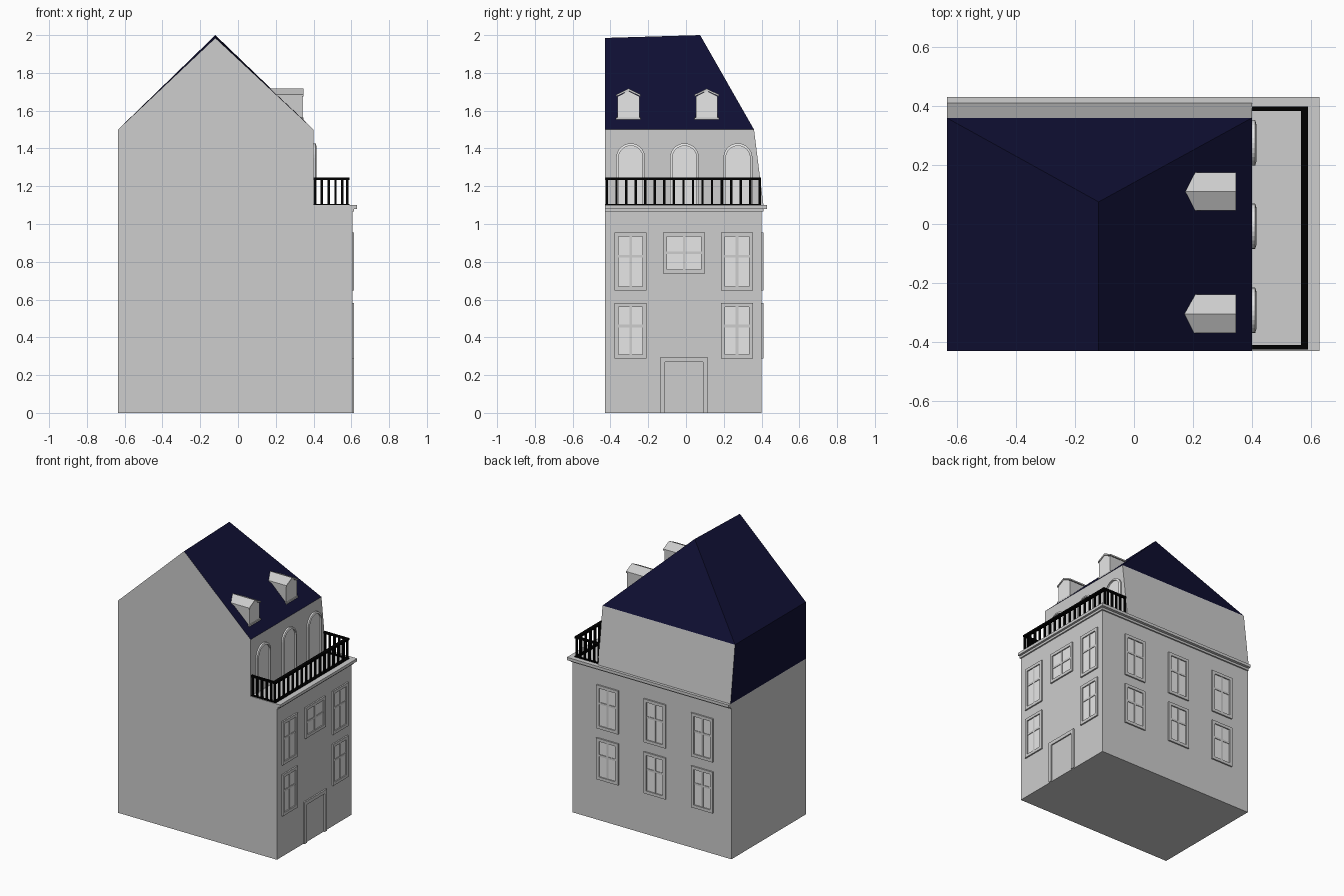
import bpy, bmesh, math

if "Cube" in bpy.data.objects:
    bpy.data.objects.remove(bpy.data.objects["Cube"])


def material(name, rgb):
    m = bpy.data.materials.new(name)
    m.diffuse_color = (*rgb, 1)
    m.use_nodes = True
    m.node_tree.nodes["Principled BSDF"].inputs["Base Color"].default_value = m.diffuse_color
    return m


WALL = material("wall_grey", (0.61, 0.61, 0.61))
PANE = material("light_grey", (0.8, 0.8, 0.8))
ROOF = material("navy_roof", (0.005, 0.005, 0.034))
IRON = material("black_iron", (0.0, 0.0, 0.0))


def finish(name, bm, *mats):
    bmesh.ops.recalc_face_normals(bm, faces=bm.faces[:])
    me = bpy.data.meshes.new(name)
    bm.to_mesh(me)
    bm.free()
    for m in mats:
        me.materials.append(m)
    ob = bpy.data.objects.new(name, me)
    bpy.context.collection.objects.link(ob)
    return ob


def box(bm, lo, hi):
    vs = bmesh.ops.create_cube(bm, size=1)["verts"]
    for v in vs:
        for i in range(3):
            v.co[i] = lo[i] if v.co[i] < 0 else hi[i]


def boxes(name, mat, *pairs):
    bm = bmesh.new()
    for lo, hi in pairs:
        box(bm, lo, hi)
    return finish(name, bm, mat)


def prism_x(bm, profile, x0, x1):
    """Extrude a closed (y, z) profile along x."""
    a = [bm.verts.new((x0, y, z)) for y, z in profile]
    b = [bm.verts.new((x1, y, z)) for y, z in profile]
    bm.faces.new(a)
    bm.faces.new(b)
    n = len(a)
    for i in range(n):
        j = (i + 1) % n
        bm.faces.new((a[i], a[j], b[j], b[i]))


L, R, F, B = -0.635, 0.605, -0.43, 0.40   # main block limits

# Main block and cornice / terrace slab
boxes("main_block", WALL, ((L, F, 0), (R, B, 1.08)))
boxes("cornice_slab", WALL,
      ((L, F, 1.08), (0.63, 0.43, 1.10)),
      ((L, F, 1.065), (0.615, 0.41, 1.08)))

# Attic storey with hipped roof; left wall and slopes are navy
bm = bmesh.new()
V = [bm.verts.new(c) for c in (
    (L, F, 1.10), (0.40, F, 1.10), (0.40, 0.41, 1.10), (L, 0.41, 1.10),
    (L, F, 1.5), (0.40, F, 1.5), (0.40, 0.36, 1.5), (L, 0.36, 1.5),
    (-0.12, F, 1.985), (-0.12, 0.075, 2.0))]
for f in ((0, 1, 2, 3), (0, 1, 5, 8, 4), (1, 2, 6, 5), (2, 3, 7, 6),
          (3, 0, 4, 7), (4, 7, 9, 8), (5, 6, 9, 8), (6, 7, 9)):
    bm.faces.new([V[i] for i in f])
bmesh.ops.recalc_face_normals(bm, faces=bm.faces[:])
for f in bm.faces:
    f.material_index = int(f.normal.z > 0.3 or f.normal.x < -0.9)
finish("attic_and_roof", bm, WALL, ROOF)

# Sash windows: frame, cross bars and panes, on the right or back wall
frames, panes = bmesh.new(), bmesh.new()


def plate(bm, side, u0, u1, z0, z1, d):
    if side == "right":
        box(bm, (R - 0.005, u0, z0), (R + d, u1, z1))
    else:
        box(bm, (u0, B - 0.005, z0), (u1, B + d, z1))


def window(side, u, z0, z1, half, bar):
    t, m = 0.021, 0.007
    plate(panes, side, u - half, u + half, z0, z1, 0.002)
    for s in (-1, 1):
        a, b = sorted((u + s * half, u + s * (half + t)))
        plate(frames, side, a, b, z0 - t, z1 + t, 0.010)
    plate(frames, side, u - half, u + half, z0 - t, z0, 0.010)
    plate(frames, side, u - half, u + half, z1, z1 + t, 0.010)
    plate(frames, side, u - m, u + m, z0, z1, 0.006)
    zb = z0 + (z1 - z0) * bar
    plate(frames, side, u - half, u + half, zb - m, zb + m, 0.006)


ROWS = ((0.31, 0.56), (0.67, 0.935))
for z0, z1 in ROWS:
    for y in (-0.293, 0.27):
        window("right", y, z0, z1, 0.064, 0.6)
    for x in (0.33, -0.04, -0.41):
        window("back", x, z0, z1, 0.064, 0.6)
window("right", -0.01, 0.76, 0.935, 0.09, 0.5)
finish("window_frames", frames, WALL)
finish("window_panes", panes, PANE)

# Door surround and door leaf
boxes("door_surround", WALL,
      ((R - 0.01, -0.135, 0), (R + 0.01, -0.11, 0.295)),
      ((R - 0.01, 0.09, 0), (R + 0.01, 0.115, 0.295)),
      ((R - 0.01, -0.11, 0.27), (R + 0.01, 0.09, 0.295)))
boxes("door_leaf", WALL, ((R - 0.01, -0.11, 0), (R + 0.001, 0.09, 0.27)))


# Arched terrace windows
def arch(y, half, spring=1.35, n=14):
    pts = [(y + half * math.cos(math.pi * i / n), spring + half * math.sin(math.pi * i / n))
           for i in range(n + 1)]
    return [(y + half, 1.10)] + pts + [(y - half, 1.10)]


rims, glass = bmesh.new(), bmesh.new()
for y in (-0.293, -0.008, 0.275):
    prism_x(glass, arch(y, 0.066), 0.399, 0.404)
    outer, inner = arch(y, 0.077), arch(y, 0.064)
    rings = [[rims.verts.new((x, *p)) for p in prof]
             for prof, x in ((outer, 0.395), (outer, 0.411), (inner, 0.415), (inner, 0.395))]
    for a, b in zip(rings, rings[1:]):
        for i in range(len(a) - 1):
            rims.faces.new((a[i], a[i + 1], b[i + 1], b[i]))
finish("arched_window_rims", rims, PANE)
finish("arched_window_glass", glass, PANE)

# Dormers
body, caps, fronts = bmesh.new(), bmesh.new(), bmesh.new()
for y in (-0.305, 0.11):
    prism_x(body, [(y - 0.058, 1.5), (y + 0.058, 1.5), (y + 0.058, 1.675),
                   (y, 1.705), (y - 0.058, 1.675)], 0.15, 0.34)
    prism_x(caps, [(y - 0.065, 1.675), (y, 1.705), (y + 0.065, 1.675),
                   (y + 0.065, 1.685), (y, 1.717), (y - 0.065, 1.685)], 0.15, 0.346)
    prism_x(fronts, [(y - 0.056, 1.565), (y + 0.056, 1.565), (y + 0.056, 1.674),
                     (y, 1.704), (y - 0.056, 1.674)], 0.337, 0.343)
    box(body, (0.3, y - 0.065, 1.55), (0.346, y + 0.065, 1.563))
finish("dormer_bodies", body, WALL)
finish("dormer_roofs", caps, WALL)
finish("dormer_windows", fronts, PANE)

# Terrace railing: top rails, bottom rails and balusters
bm = bmesh.new()
Y0, Y1 = -0.425, 0.398
for z0, z1 in ((1.232, 1.246), (1.10, 1.106)):
    box(bm, (0.567, Y0, z0), (0.591, Y1, z1))
    for y in (Y0, Y1 - 0.014):
        box(bm, (0.40, y, z0), (0.57, y + 0.014, z1))
N = 17
for i in range(N):
    y = Y0 + 0.007 + (Y1 - Y0 - 0.014) * i / (N - 1)
    box(bm, (0.573, y - 0.006, 1.10), (0.585, y + 0.006, 1.24))
for y in (Y0 + 0.007, Y1 - 0.007):
    for i in range(5):
        x = 0.408 + 0.036 * i
        box(bm, (x - 0.006, y - 0.006, 1.10), (x + 0.006, y + 0.006, 1.24))
finish("terrace_railing", bm, IRON)
